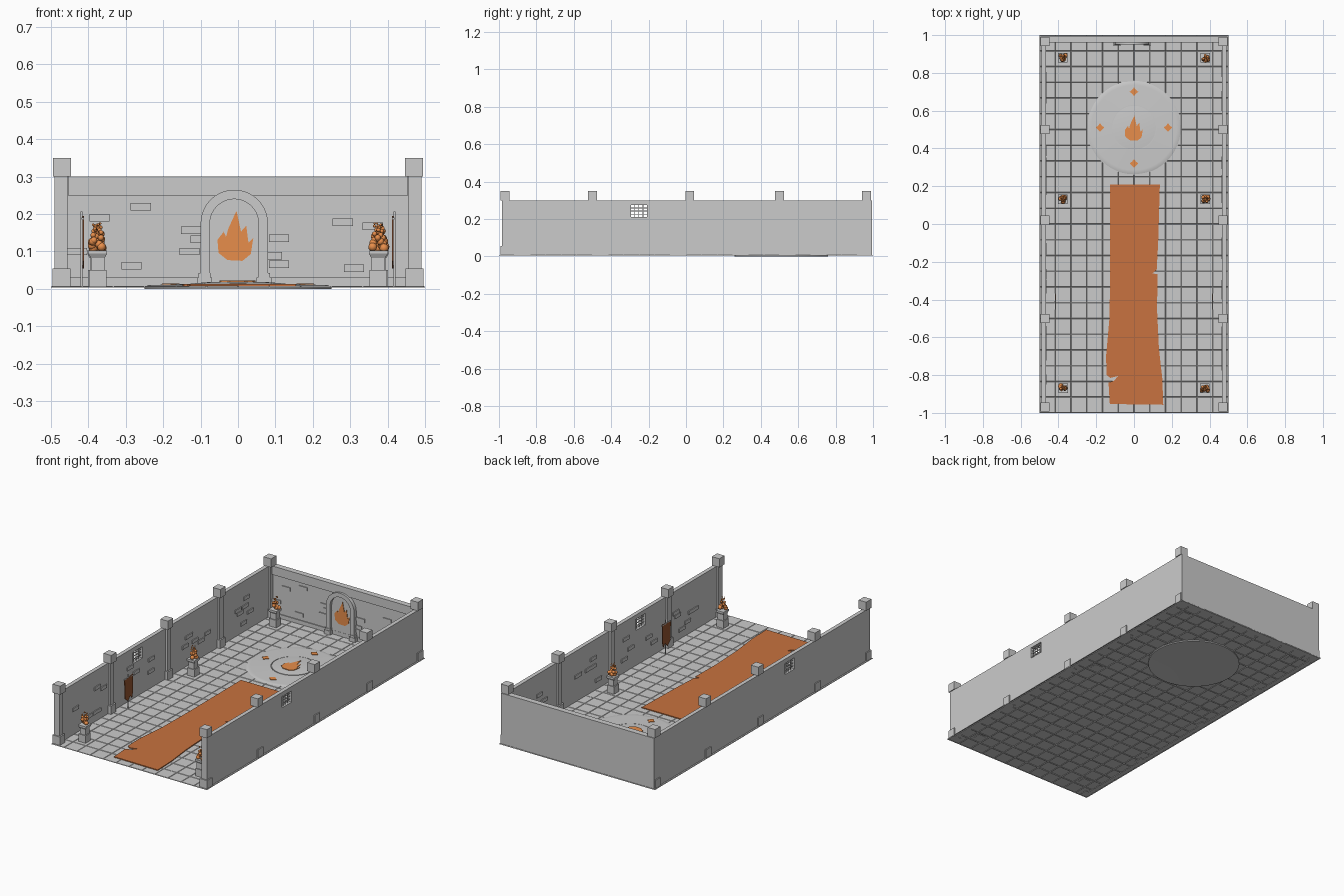
import bpy, bmesh, math, random
from mathutils import Vector, Matrix

if "Cube" in bpy.data.objects:
    bpy.data.objects.remove(bpy.data.objects["Cube"])

random.seed(4)


def material(name, rgb):
    m = bpy.data.materials.new(name)
    m.diffuse_color = (*rgb, 1)
    m.use_nodes = True
    m.node_tree.nodes["Principled BSDF"].inputs["Base Color"].default_value = m.diffuse_color
    return m


FLAME = material("flame_orange", (0.80, 0.27, 0.07))
CLOTH = material("cloth_orange", (0.58, 0.17, 0.05))
BANNER = material("banner_rust", (0.30, 0.09, 0.03))


def finish(name, bm, mat=None, smooth=False):
    bmesh.ops.recalc_face_normals(bm, faces=bm.faces)
    me = bpy.data.meshes.new(name)
    bm.to_mesh(me)
    bm.free()
    ob = bpy.data.objects.new(name, me)
    bpy.context.collection.objects.link(ob)
    if mat:
        me.materials.append(mat)
    if smooth:
        bpy.context.view_layer.objects.active = ob
        bpy.ops.object.select_all(action='DESELECT')
        ob.select_set(True)
        bpy.ops.object.shade_smooth_by_angle(angle=math.radians(35))
    return ob


def add_box(bm, x0, x1, y0, y1, z0, z1):
    mat = (Matrix.Translation(((x0 + x1) / 2, (y0 + y1) / 2, (z0 + z1) / 2))
           @ Matrix.Diagonal((abs(x1 - x0), abs(y1 - y0), abs(z1 - z0), 1)))
    return bmesh.ops.create_cube(bm, size=1, matrix=mat)["verts"]


def boxes(name, dims, mat=None):
    bm = bmesh.new()
    for d in dims:
        add_box(bm, *d)
    return finish(name, bm, mat)


def plate(name, pts, place, depth, mat=None):
    """Extrude a 2D outline; place maps (u, v, w) into the room."""
    bm = bmesh.new()
    f = bm.faces.new([bm.verts.new(place(u, v, 0)) for u, v in pts])
    step = Vector(place(0, 0, depth)) - Vector(place(0, 0, 0))
    r = bmesh.ops.extrude_face_region(bm, geom=[f])
    top = [g for g in r["geom"] if isinstance(g, bmesh.types.BMVert)]
    bmesh.ops.translate(bm, verts=top, vec=step)
    if f.is_valid is False or len([1 for g in bm.faces if len(g.verts) == len(pts)]) < 2:
        bm.faces.new([v for v in bm.verts if v not in top][:len(pts)])
    return finish(name, bm, mat)


# tiled floor with sunken joints
bm = bmesh.new()
bmesh.ops.create_grid(bm, x_segments=12, y_segments=24, size=0.5,
                      matrix=Matrix.Translation((0, 0, 0.004)) @ Matrix.Diagonal((1, 2, 1, 1)))
bmesh.ops.recalc_face_normals(bm, faces=bm.faces)
bmesh.ops.inset_individual(bm, faces=bm.faces[:], thickness=0.003, depth=0.0)
tiles = [f for f in bm.faces if f.calc_area() > 0.004]
for f in tiles:
    h = 0.003 + random.uniform(-0.0005, 0.0005)
    for v in f.verts:
        v.co.z += h
finish("floor_tiles", bm)

# side walls with barred windows
for s, side in ((-1, "left"), (1, "right")):
    wall = boxes(side + "_wall", [(s * 0.467, s * 0.49, -0.985, 0.99, 0.004, 0.30)])
    cut = boxes(side + "_window_cutter", [(s * 0.44, s * 0.52, -0.295, -0.209, 0.21, 0.275)])
    cut.hide_render = True
    cut.hide_viewport = True
    mod = wall.modifiers.new("window", 'BOOLEAN')
    mod.operation = 'DIFFERENCE'
    mod.solver = 'EXACT'
    mod.object = cut
    bars = [(s * 0.476, s * 0.481, y - 0.002, y + 0.002, 0.21, 0.275)
            for y in (-0.274, -0.252, -0.23)]
    bars += [(s * 0.476, s * 0.481, -0.295, -0.209, z - 0.002, z + 0.002)
             for z in (0.226, 0.2425, 0.259)]
    boxes(side + "_window_bars", bars)

    # pillars: base, shaft, cap
    for i, y in enumerate((-0.968, -0.5, 0.02, 0.5, 0.966)):
        boxes(f"{side}_pillar_{i}", [
            (s * 0.448, s * 0.496, y - 0.024, y + 0.024, 0.004, 0.055),
            (s * 0.456, s * 0.488, y - 0.017, y + 0.017, 0.055, 0.30),
            (s * 0.447, s * 0.495, y - 0.024, y + 0.024, 0.30, 0.35)])

    # scattered raised bricks, alone or in small staggered groups
    bricks = []
    for base in (-0.73, -0.25, 0.25, 0.73):
        for k in range(6):
            y = base + random.uniform(-0.17, 0.14)
            z = 0.05 + 0.023 * random.randint(0, 6)
            if not (-0.35 < y < -0.16 and z > 0.16):
                bricks.append((s * 0.462, s * 0.468, y, y + 0.055, z, z + 0.02))
    boxes(side + "_wall_bricks", bricks)

    # hanging banner with its pole
    pts = [(-0.040, 0.185), (0.038, 0.195), (0.036, 0.09), (0.028, 0.06),
           (0.012, 0.078), (-0.008, 0.055), (-0.034, 0.075)]
    plate(side + "_banner", pts, lambda u, v, w, s=s: (s * (0.412 + w), -0.41 + u, v), 0.004, BANNER)
    boxes(side + "_banner_pole", [(s * 0.416, s * 0.421, -0.413, -0.408, 0.006, 0.207),
                                  (s * 0.412, s * 0.418, -0.452, -0.368, 0.186, 0.191)])

# back wall, top band, skirting and bricks
boxes("back_wall", [(-0.49, 0.49, 0.97, 0.995, 0.004, 0.30)])
boxes("back_wall_band", [(-0.455, 0.455, 0.962, 0.972, 0.25, 0.30)])
boxes("back_wall_skirting", [(-0.455, 0.455, 0.965, 0.972, 0.004, 0.03)])
spots = [(-0.37, 0.19), (-0.26, 0.22), (-0.125, 0.157), (-0.1, 0.133), (-0.13, 0.10), (-0.43, 0.10),
         (-0.285, 0.062), (0.11, 0.135), (0.09, 0.088), (0.11, 0.066), (0.36, 0.167), (0.28, 0.178),
         (0.31, 0.055)]
boxes("back_wall_bricks", [(x - 0.027, x + 0.027, 0.965, 0.972, z - 0.01, z + 0.01) for x, z in spots])


# doorway arch on the back wall
def arc(r):
    return [(r * math.cos(math.pi * i / 20), 0.175 + r * math.sin(math.pi * i / 20)) for i in range(21)]


bm = bmesh.new()
outer = [(0.09, 0.006)] + arc(0.09) + [(-0.09, 0.006)]
inner = [(0.065, 0.006)] + arc(0.065) + [(-0.065, 0.006)]
rows = [[bm.verts.new((u - 0.01, y, v)) for u, v in line]
        for line, y in ((outer, 0.972), (outer, 0.95), (inner, 0.95), (inner, 0.972))]
for a, b in zip(rows, rows[1:] + rows[:1]):
    for i in range(len(a) - 1):
        bm.faces.new((a[i], a[i + 1], b[i + 1], b[i]))
finish("arch_frame", bm, smooth=True)
plate("arch_door_panel", inner, lambda u, v, w: (u - 0.01, 0.966 + w, v), 0.004)
boxes("arch_feet", [(x - 0.02, x + 0.02, 0.944, 0.971, 0.005, 0.03) for x in (-0.09, 0.07)]
      + [(x - 0.016, x + 0.016, 0.947, 0.971, 0.03, 0.042) for x in (-0.09, 0.07)])

# flame shapes on the door and on the dais
flame = [(-0.022, 0.006), (0.018, 0.004), (0.040, 0.022), (0.047, 0.065), (0.034, 0.052), (0.028, 0.098),
         (0.014, 0.082), (0.002, 0.138), (-0.020, 0.090), (-0.026, 0.068), (-0.032, 0.082),
         (-0.049, 0.060), (-0.046, 0.025)]
plate("door_flame", flame, lambda u, v, w: (u - 0.006, 0.963 + w, v + 0.071), 0.003, FLAME)
plate("dais_flame", flame, lambda u, v, w: (u, v + 0.437, 0.018 + w), 0.004, FLAME)
for i in range(4):
    a = i * math.pi / 2
    gem = [(0.023 * math.cos(k * math.pi / 4) * (1 if k % 2 == 0 else 0.65),
            0.023 * math.sin(k * math.pi / 4) * (1 if k % 2 == 0 else 0.65)) for k in range(8)]
    cx, cy = 0.18 * math.cos(a), 0.51 + 0.19 * math.sin(a)
    plate(f"dais_gem_{i}", gem, lambda u, v, w, cx=cx, cy=cy: (cx + u, cy + v, 0.012 + w), 0.003, FLAME)

# round dais, turned from a profile
profile = [(0, 0.0025), (0.12, 0.002), (0.25, 0), (0.25, 0.006), (0.238, 0.010), (0.225, 0.0105),
           (0.12, 0.014), (0.12, 0.010), (0.116, 0.010), (0.116, 0.015), (0.08, 0.018), (0, 0.020)]
bm = bmesh.new()
vs = [bm.verts.new((r, 0, z)) for r, z in profile]
es = [bm.edges.new(p) for p in zip(vs, vs[1:])]
bmesh.ops.spin(bm, geom=vs + es, cent=(0, 0, 0), axis=(0, 0, 1), angle=2 * math.pi, steps=48)
bmesh.ops.remove_doubles(bm, verts=bm.verts, dist=0.0003)
bmesh.ops.translate(bm, verts=bm.verts, vec=(0, 0.51, 0))
finish("dais", bm, smooth=True)

# torn carpet
carpet = [(-0.128, 0.21), (-0.126, -0.25), (-0.130, -0.50), (-0.148, -0.70), (-0.145, -0.80), (-0.125, -0.815),
          (-0.085, -0.805), (-0.105, -0.83), (-0.135, -0.84), (-0.128, -0.953), (0.155, -0.957), (0.15, -0.82),
          (0.132, -0.66), (0.122, -0.45), (0.125, -0.265), (0.095, -0.262), (0.12, -0.245), (0.128, -0.1),
          (0.137, 0.21)]
plate("carpet", carpet, lambda u, v, w: (u, v, 0.008 + w), 0.005, CLOTH)

# fire pedestals: block, shaft, flared bowl, and a heap of fire blobs
for i, (x, y) in enumerate([(sx * px, py) for sx in (-1, 1)
                            for px, py in ((0.378, 0.88), (0.378, 0.13), (0.375, -0.87))]):
    bm = bmesh.new()
    add_box(bm, x - 0.023, x + 0.023, y - 0.023, y + 0.023, 0.005, 0.05)
    add_box(bm, x - 0.018, x + 0.018, y - 0.018, y + 0.018, 0.05, 0.082)
    for v in add_box(bm, x - 0.025, x + 0.025, y - 0.025, y + 0.025, 0.082, 0.094):
        if v.co.z < 0.085:
            v.co.x = x + (v.co.x - x) * 0.72
            v.co.y = y + (v.co.y - y) * 0.72
    add_box(bm, x - 0.025, x + 0.025, y - 0.025, y + 0.025, 0.094, 0.103)
    finish(f"pedestal_{i}", bm)
    bm = bmesh.new()
    for k in range(20):
        t = k / 19
        spread = 0.016 * (1 - 0.35 * t)
        pos = (x + random.uniform(-spread, spread), y + random.uniform(-spread, spread), 0.109 + 0.066 * t)
        bmesh.ops.create_icosphere(bm, subdivisions=2, radius=0.0095 * (1 - t) + 0.003,
                                   matrix=Matrix.Translation(pos))
    finish(f"fire_{i}", bm, FLAME, smooth=True)
